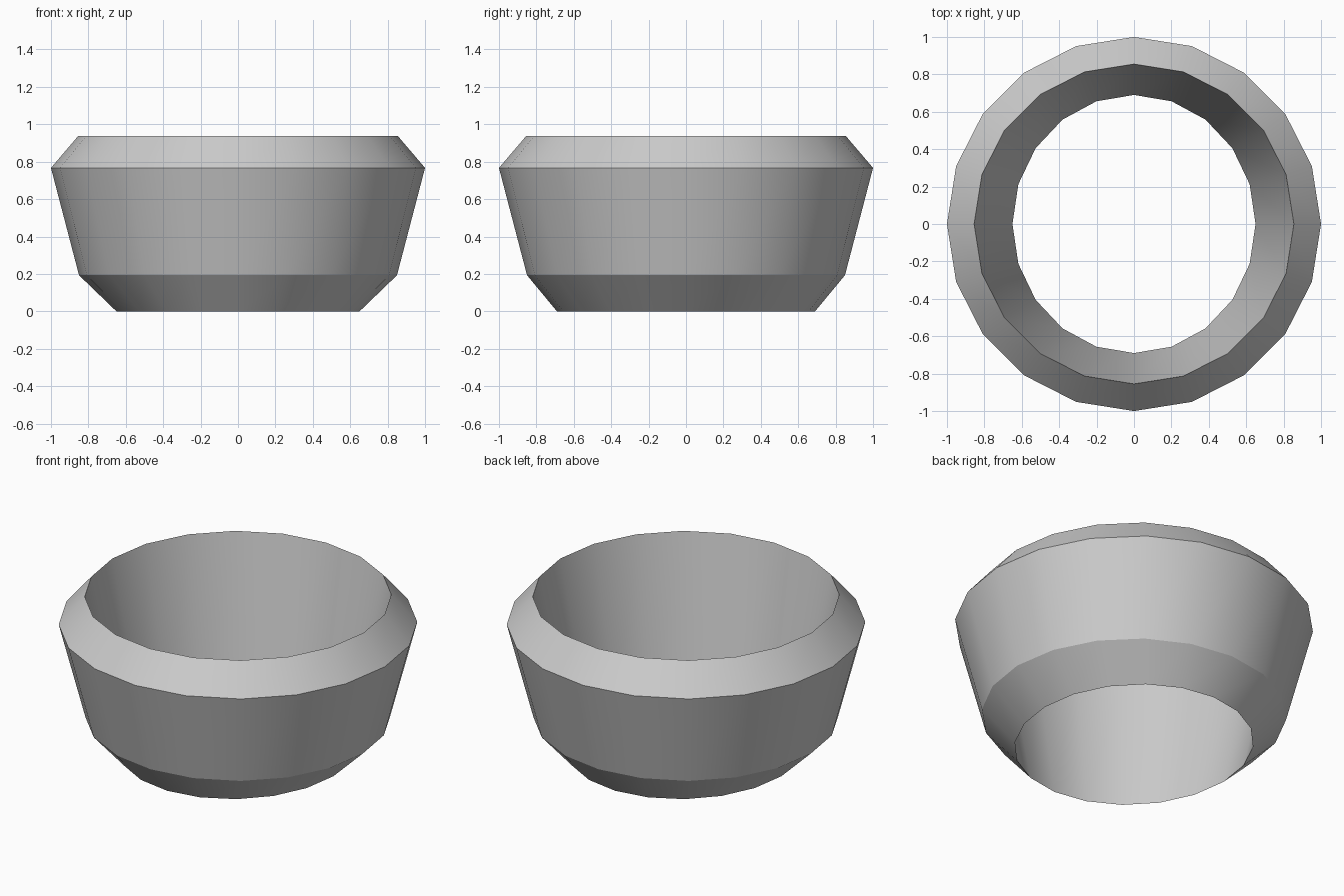
import bpy, bmesh, math

if "Cube" in bpy.data.objects:
    bpy.data.objects.remove(bpy.data.objects["Cube"])

SIDES = 20
# Closed ring section: (x radius, y radius, height), last joins first as the straight inner wall
PROFILE = [(0.65, 0.69, 0.0), (0.85, 0.85, 0.193), (1.0, 1.0, 0.767), (0.855, 0.855, 0.937)]

# Faceted open ring
bm = bmesh.new()
rings = []
for rx, ry, z in PROFILE:
    angles = [2 * math.pi * i / SIDES for i in range(SIDES)]
    rings.append([bm.verts.new((rx * math.cos(a), ry * math.sin(a), z)) for a in angles])

for k, lower in enumerate(rings):
    upper = rings[(k + 1) % len(rings)]
    for i in range(SIDES):
        j = (i + 1) % SIDES
        bm.faces.new((lower[i], lower[j], upper[j], upper[i]))
bmesh.ops.recalc_face_normals(bm, faces=bm.faces)

mesh = bpy.data.meshes.new("open_ring")
bm.to_mesh(mesh)
bm.free()
ring = bpy.data.objects.new("open_ring", mesh)
bpy.context.collection.objects.link(ring)

# Smooth around, crisp between bands
bpy.context.view_layer.objects.active = ring
ring.select_set(True)
bpy.ops.object.shade_smooth_by_angle(angle=math.radians(25))
